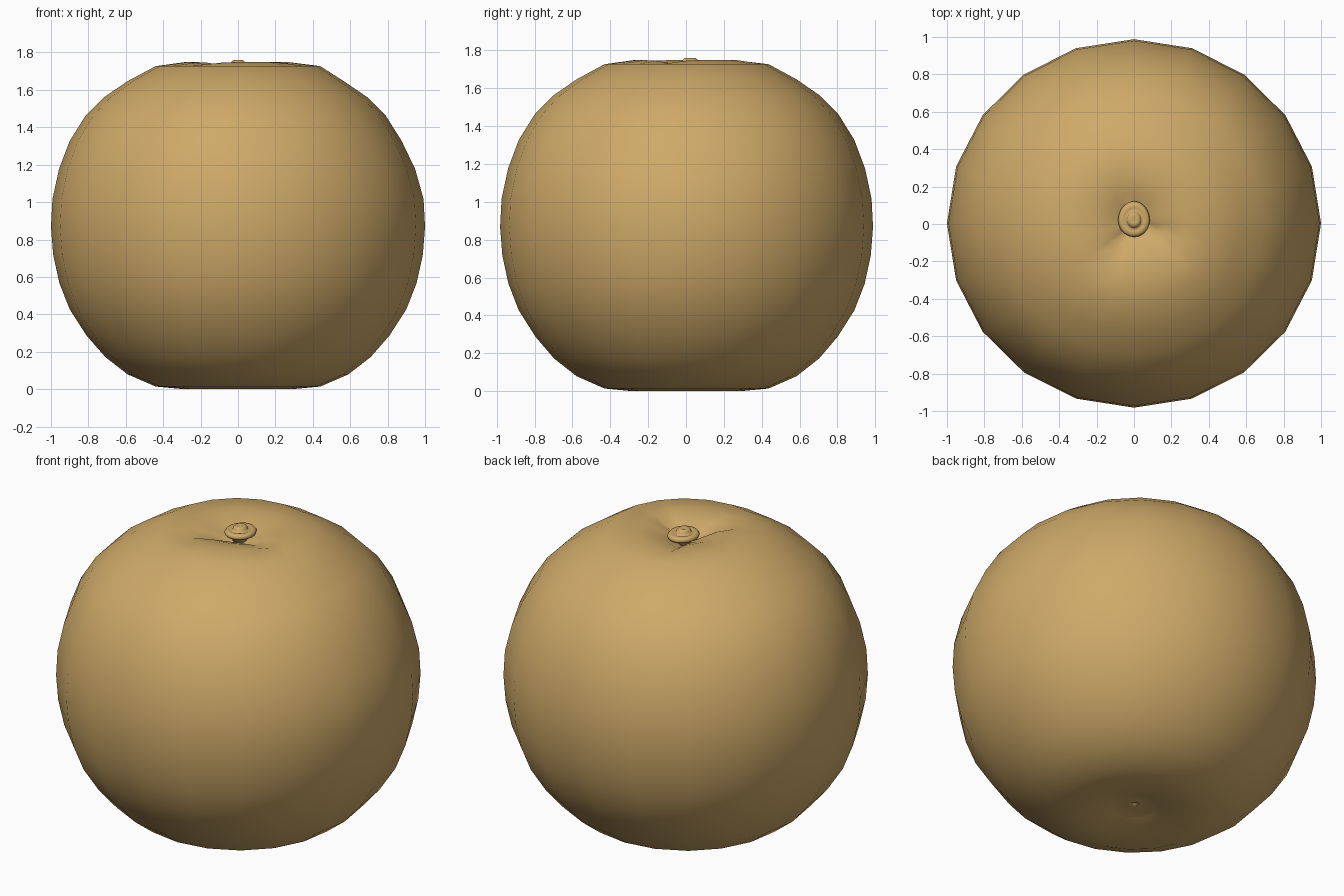
import bpy, bmesh
from math import sin, cos, pi, radians, exp

if "Cube" in bpy.data.objects:
    bpy.data.objects.remove(bpy.data.objects["Cube"])

SEG = 20


def material(name, rgb):
    m = bpy.data.materials.new(name)
    m.diffuse_color = (*rgb, 1)
    m.use_nodes = True
    m.node_tree.nodes["Principled BSDF"].inputs["Base Color"].default_value = m.diffuse_color
    return m


def lathe(name, profile, shape, mat):
    """Revolve (r, z) points; shape(r, z, angle) bends each ring vertex."""
    bm = bmesh.new()
    rings = []
    for r, z in profile:
        rings.append([bm.verts.new(shape(r, z, 2 * pi * i / SEG)) for i in range(SEG)])
    for a, b in zip(rings, rings[1:]):
        for i in range(SEG):
            j = (i + 1) % SEG
            bm.faces.new((a[i], a[j], b[j], b[i]))
    bm.faces.new(rings[0][::-1])
    bm.faces.new(rings[-1])
    bmesh.ops.recalc_face_normals(bm, faces=bm.faces)
    for f in bm.faces:
        f.smooth = True
    me = bpy.data.meshes.new(name)
    bm.to_mesh(me)
    bm.free()
    me.materials.append(mat)
    ob = bpy.data.objects.new(name, me)
    bpy.context.collection.objects.link(ob)
    return ob


def bump(a, centre, width):
    d = (a - radians(centre) + pi) % (2 * pi) - pi
    return exp(-(d / width) ** 2)


def fruit_shape(r, z, a):
    # pinched creases running out of the crown dimple
    if z > 1.6 and r < 0.44:
        fade = min(1, r / 0.1) * (0.44 - r) / 0.34
        z -= 0.035 * fade * (bump(a, 234, 0.25) + bump(a, 342, 0.25) + bump(a, 108, 0.25))
    # slightly flatter right shoulder
    if z > 1.1 and r > 0.5:
        r -= 0.025 * bump(a, 0, 0.7) * (1 if z > 1.3 else 0.4)
    return r * cos(a), r * 0.985 * sin(a) + 0.003, z


def stem_shape(r, z, a):
    # teardrop outline, longer towards the back
    stretch = 1.2 if sin(a) > 0 else 1.06
    return r * cos(a), r * stretch * sin(a) + 0.02, z


skin = material("skin", (0.62, 0.40, 0.14))

# Fruit body with dimples at the base and crown
body = [(0.012, 0.062), (0.02, 0.05), (0.04, 0.058), (0.13, 0.035), (0.29, 0.003),
        (0.44, 0.017), (0.59, 0.082), (0.71, 0.175), (0.81, 0.29), (0.9, 0.43),
        (0.955, 0.57), (0.988, 0.72), (1.0, 0.87), (0.992, 1.02), (0.957, 1.18),
        (0.9, 1.33), (0.815, 1.465), (0.715, 1.565), (0.59, 1.65), (0.44, 1.73),
        (0.28, 1.752), (0.17, 1.735), (0.09, 1.705), (0.04, 1.68), (0.01, 1.675)]
lathe("fruit", body, fruit_shape, skin)

# Stem button with a small raised nub
button = [(0.04, 1.675), (0.05, 1.70), (0.08, 1.712), (0.085, 1.725), (0.075, 1.739),
          (0.055, 1.738), (0.042, 1.732), (0.038, 1.75), (0.025, 1.764), (0.012, 1.76)]
lathe("stem_button", button, stem_shape, skin)

# Rest the lowest point on the ground
low = min(v.co.z for v in bpy.data.objects["fruit"].data.vertices)
for ob in bpy.data.objects:
    ob.location.z -= low
